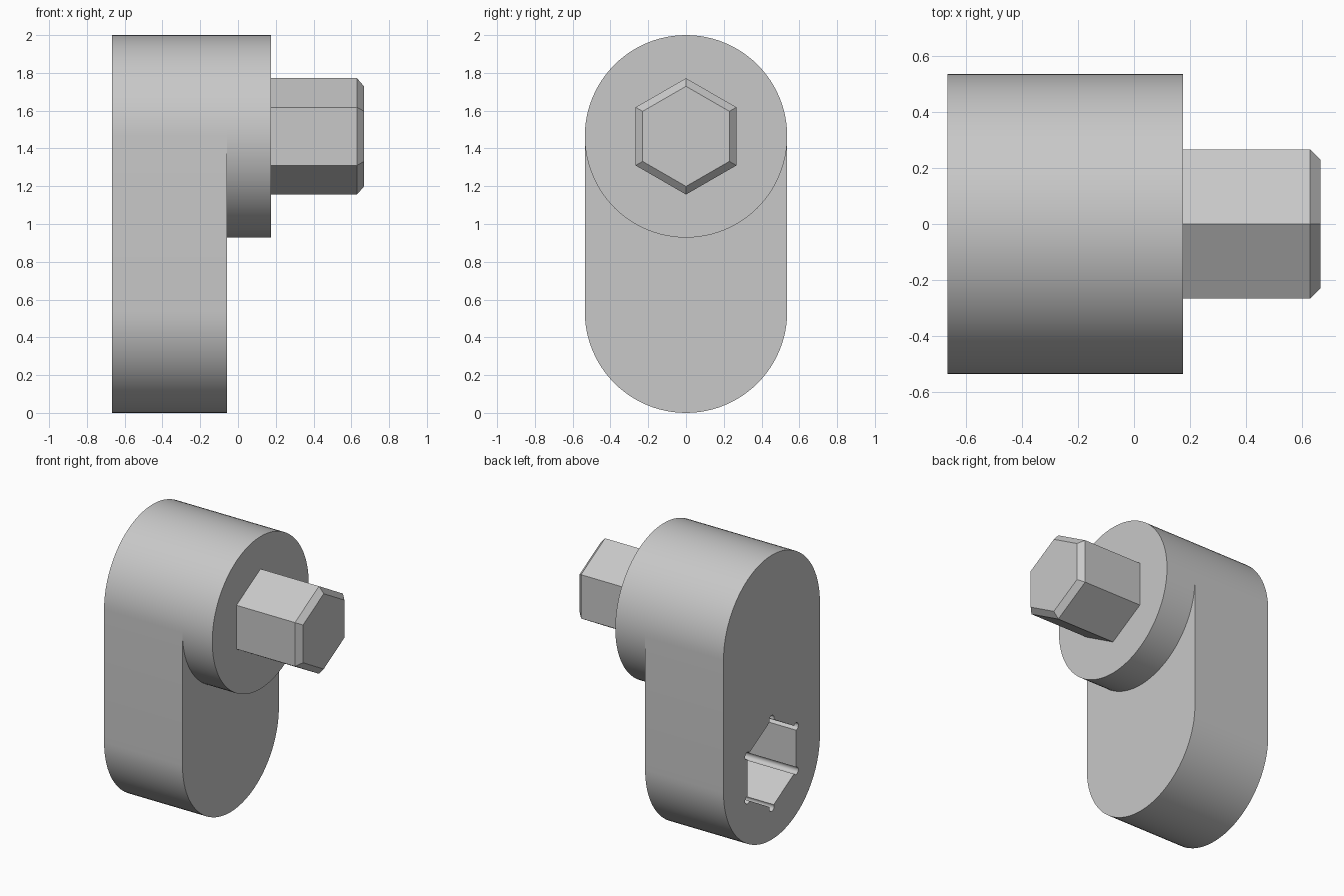
import bpy, bmesh
from math import pi, cos, sin, radians

if "Cube" in bpy.data.objects:
    bpy.data.objects.remove(bpy.data.objects["Cube"], do_unlink=True)

grey = bpy.data.materials.new("light grey")
grey.use_nodes = True
colour = (0.58, 0.58, 0.58, 1)
grey.diffuse_color = colour
grey.node_tree.nodes["Principled BSDF"].inputs["Base Color"].default_value = colour

RADIUS = 0.536
LOW, HIGH = RADIUS, 2 - RADIUS       # heights of socket and shaft axes
BACK, STEP, FACE, TIP = -0.667, -0.057, 0.175, 0.667
HEX = 0.308


def arc(y, z, radius, start, end, steps):
    """Points (y, z) on an arc, both ends included."""
    return [(y + radius * cos(start + (end - start) * i / steps),
             z + radius * sin(start + (end - start) * i / steps))
            for i in range(steps + 1)]


def hexagon(radius, z):
    return arc(0, z, radius, pi / 2, 2.5 * pi, 6)[:-1]


def loft(name, sections, cap_start=True):
    """Skin matching (x, outline) sections along the x axis."""
    bm = bmesh.new()
    rings = [[bm.verts.new((x, y, z)) for y, z in pts] for x, pts in sections]
    for a, b in zip(rings, rings[1:]):
        for i in range(len(a)):
            j = (i + 1) % len(a)
            bm.faces.new((a[i], a[j], b[j], b[i]))
    if cap_start:
        bm.faces.new(rings[0][::-1])
    bm.faces.new(rings[-1])
    bmesh.ops.recalc_face_normals(bm, faces=bm.faces)
    mesh = bpy.data.meshes.new(name)
    bm.to_mesh(mesh)
    bm.free()
    mesh.materials.append(grey)
    obj = bpy.data.objects.new(name, mesh)
    bpy.context.collection.objects.link(obj)
    return obj


# Round-ended arm
stadium = arc(0, HIGH, RADIUS, 0, pi, 48) + arc(0, LOW, RADIUS, pi, 2 * pi, 48)
arm = loft("offset_arm", [(BACK, stadium), (STEP, stadium)])

# Round boss around the shaft
disc = arc(0, HIGH, RADIUS, 0, 2 * pi, 96)[:-1]
boss = loft("round_boss", [(STEP, disc), (FACE, disc)], cap_start=False)

# Hex drive shaft with a chamfered tip
shaft = loft("hex_shaft", [(FACE, hexagon(HEX, HIGH)),
                           (TIP - 0.037, hexagon(HEX, HIGH)),
                           (TIP, hexagon(HEX - 0.043, HIGH))], cap_start=False)

# Blind hex socket with rounded corner reliefs
socket = []
for k in range(6):
    a = pi / 2 + k * pi / 3
    socket += arc(0.312 * cos(a), LOW + 0.312 * sin(a), 0.026,
                  a - radians(120), a + radians(120), 12)
cutter = loft("socket_cutter", [(BACK - 0.1, socket), (BACK + 0.5, socket)])
cutter.hide_render = True
cut = arm.modifiers.new("socket", "BOOLEAN")
cut.operation = "DIFFERENCE"
cut.solver = "EXACT"
cut.object = cutter
bpy.context.view_layer.objects.active = arm
bpy.ops.object.modifier_apply(modifier=cut.name)
bpy.data.objects.remove(cutter, do_unlink=True)

# Smooth the round walls, keep the edges crisp
bpy.ops.object.select_all(action="DESELECT")
for obj in (arm, boss, shaft):
    obj.select_set(True)
bpy.ops.object.shade_smooth_by_angle(angle=radians(30))
